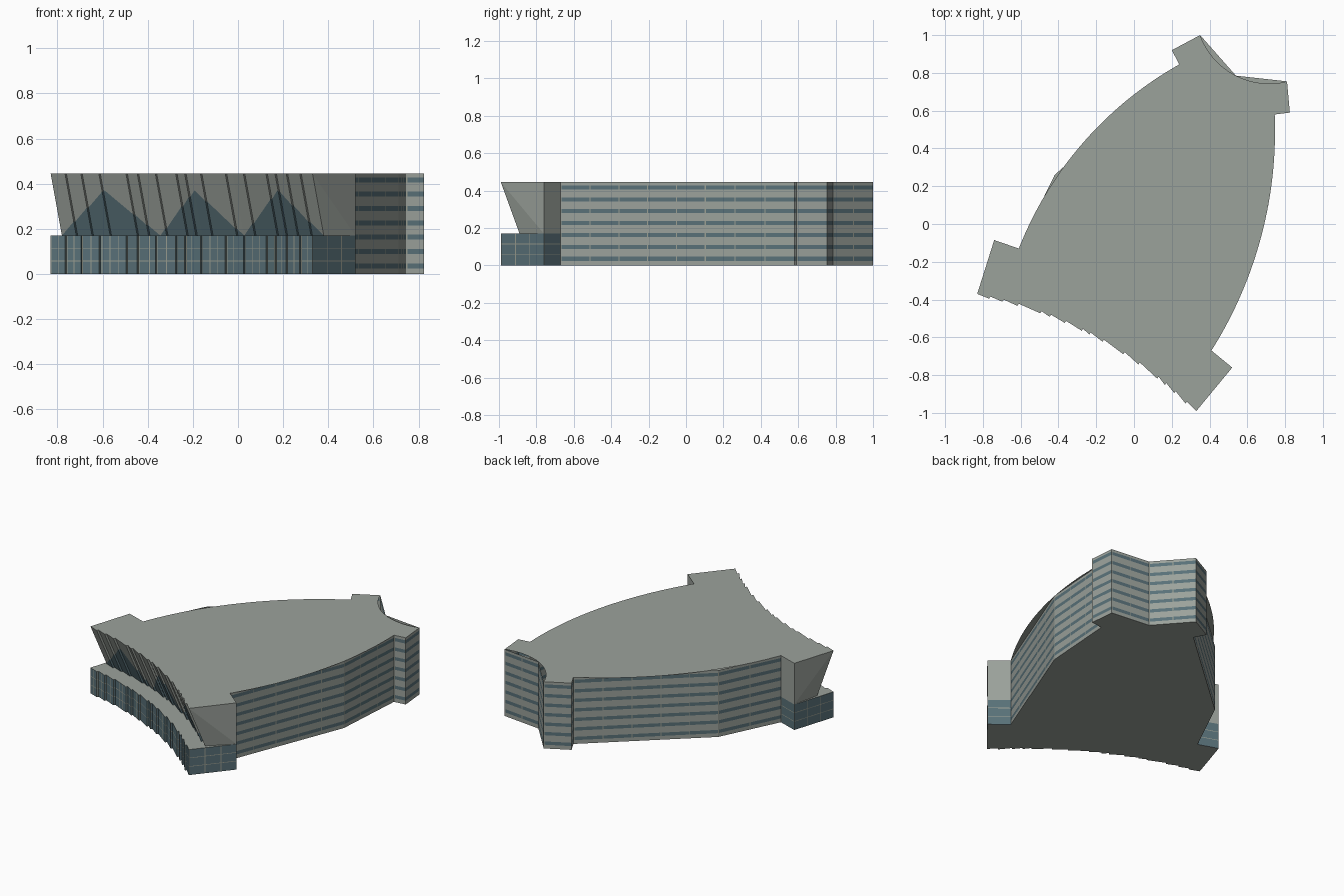
import bpy, bmesh, math
from mathutils import Vector

if "Cube" in bpy.data.objects:
    bpy.data.objects.remove(bpy.data.objects["Cube"])

# Materials: index 0 concrete, 1 glass, 2 mullion
MATS = []
for name, col in (("concrete grey", (0.33, 0.36, 0.33)),
                  ("blue glass", (0.10, 0.165, 0.19)),
                  ("pale mullion", (0.33, 0.35, 0.29))):
    m = bpy.data.materials.new(name)
    m.diffuse_color = (*col, 1)
    m.use_nodes = True
    m.node_tree.nodes["Principled BSDF"].inputs["Base Color"].default_value = m.diffuse_color
    MATS.append(m)
H, BASE = 0.445, 0.17


def build(name, faces):
    """Make an object from (points, material index) pairs."""
    bm = bmesh.new()
    for pts, mat in faces:
        bm.faces.new([bm.verts.new(p) for p in pts]).material_index = mat
    bmesh.ops.remove_doubles(bm, verts=bm.verts, dist=1e-5)
    me = bpy.data.meshes.new(name)
    bm.to_mesh(me)
    bm.free()
    for m in MATS:
        me.materials.append(m)
    ob = bpy.data.objects.new(name, me)
    bpy.context.collection.objects.link(ob)
    return ob


def circle(a, b, c):
    """Centre and radius of the circle through three points."""
    d = 2 * (a[0] * (b[1] - c[1]) + b[0] * (c[1] - a[1]) + c[0] * (a[1] - b[1]))
    sa, sb, sc = (p[0] ** 2 + p[1] ** 2 for p in (a, b, c))
    x = (sa * (b[1] - c[1]) + sb * (c[1] - a[1]) + sc * (a[1] - b[1])) / d
    y = (sa * (c[0] - b[0]) + sb * (a[0] - c[0]) + sc * (b[0] - a[0])) / d
    return x, y, math.hypot(a[0] - x, a[1] - y)


def arc(a, b, c, n):
    """Points along the short arc from a through b to c."""
    x, y, r = circle(a, b, c)
    t0 = math.atan2(a[1] - y, a[0] - x)
    dt = math.atan2(c[1] - y, c[0] - x) - t0
    dt = (dt + math.pi) % (2 * math.pi) - math.pi
    return [(x + r * math.cos(t0 + dt * i / n), y + r * math.sin(t0 + dt * i / n))
            for i in range(n + 1)]


def at(p, z):
    return (p[0], p[1], z)


def wall(a, b, bands, bay, bar=0.006):
    """Upright wall from a to b in horizontal bands, glass split by mullions."""
    a, b = Vector(a), Vector(b)
    length = (b - a).length
    n = max(1, round(length / bay))
    faces = []
    for i in range(n):
        u0, u2 = i / n, (i + 1) / n
        u1 = u0 + min(bar / length, 0.3 / n)
        for z0, z1, mat in bands:
            cuts = ((u0, u1, 2), (u1, u2, 1)) if mat == 1 else ((u0, u2, mat),)
            for s, e, k in cuts:
                p, q = a.lerp(b, s), a.lerp(b, e)
                faces.append(((at(p, z0), at(q, z0), at(q, z1), at(p, z1)), k))
    return faces


# Plan corners
FL, FR = (-0.83, -0.37), (0.33, -0.99)
R1, R2, R3 = (0.52, -0.76), (0.41, -0.67), (0.745, 0.58)
B1, B2, B3, B4 = (0.825, 0.59), (0.81, 0.755), (0.54, 0.785), (0.35, 1.0)
B5, L3 = (0.20, 0.92), (0.24, 0.845)
L2, L1 = (-0.61, -0.13), (-0.74, -0.085)
R_MID, L_MID = (0.712, 0.1), (-0.42, 0.26)

# Band layouts for the storeys and the glazed base
storeys, z = [], 0.0
for k in range(7):
    c = 0.036 + 0.0635 * k
    storeys += [(z, c - 0.011, 0), (c - 0.011, c + 0.011, 1)]
    z = c + 0.011
storeys.append((z, H, 0))
glazing = [(0, 0.055, 1), (0.055, 0.059, 2), (0.059, 0.112, 1),
           (0.112, 0.116, 2), (0.116, BASE, 1)]

# Saw-toothed concave front line, as panels (start, end, zigzag height at each)
cx, cy, cr = circle(FL, (-0.2, -0.59), FR)
steps = [-0.76, -0.69, -0.61, -0.49, -0.44, -0.36, -0.27, -0.23, -0.16,
         -0.05, 0.03, 0.13, 0.17, 0.22, 0.28]
zig = [(-0.83, BASE), (-0.604, 0.37), (-0.39, BASE), (-0.204, 0.37),
       (-0.02, BASE), (0.166, 0.37), (0.33, BASE)]
TOOTH = Vector((-0.5, -0.87)) * 0.013
LEAN = Vector((0.05, 0.1))


def zig_height(x):
    for (x0, z0), (x1, z1) in zip(zig, zig[1:]):
        if x <= x1:
            return z0 + (z1 - z0) * (x - x0) / (x1 - x0)
    return BASE


def front(x):
    return Vector((x, cy + math.sqrt(cr * cr - (x - cx) ** 2)))


ends = [-0.83] + steps + [0.33]
panels = []
for x0, x1 in zip(ends, ends[1:]):
    xs = [x0] + [v for v, _ in zig if x0 < v < x1] + [x1]
    pts = [front(v) + TOOTH * ((v - x0) / (x1 - x0) if x1 < 0.33 else 0) for v in xs]
    for i in range(len(xs) - 1):
        panels.append((pts[i], pts[i + 1], zig_height(xs[i]), zig_height(xs[i + 1])))
    if x1 < 0.33:  # step back to the start of the next panel
        panels.append((pts[-1], front(x1), zig_height(x1), zig_height(x1)))
front_line = [p[0] for p in panels] + [panels[-1][1]]

# Glazed base: front, two ends and returns
faces = []
for a, b, _, _ in panels:
    faces += wall(a, b, glazing, 0.045, 0.004)
for a, b in ((FR, R1), (R1, R2), (L2, L1), (L1, FL)):
    faces += wall(a, b, glazing, 0.1, 0.005)
build("glazed_base", faces)

# Ledge on top of the base
inner = [p + LEAN for p in front_line]
ledge = front_line + [Vector(R1)] + inner[::-1] + [Vector(L1)]
build("base_ledge", [([at(p, BASE) for p in ledge], 0)])

# Leaning front: glass peaks below, concrete above
def lean(p, z):
    return at(p + LEAN * (H - z) / (H - BASE), z)


faces = []
for a, b, za, zb in panels:
    low = [lean(a, BASE), lean(b, BASE)]
    if zb > BASE + 1e-4:
        low.append(lean(b, zb))
    if za > BASE + 1e-4:
        low.append(lean(a, za))
    if len(low) > 2:
        faces.append((low, 1))
    faces.append(((lean(a, za), lean(b, zb), at(b, H), at(a, H)), 0))
build("leaning_front", faces)

# Folded ends of the leaning front, and the plain returns behind them
faces = []
for corner, foot, back in ((FR, inner[-1], R1), (FL, inner[0], L1)):
    tri1 = [at(corner, H), at(foot, BASE), at(back, BASE)]
    tri2 = [at(corner, H), at(back, BASE), at(back, H)]
    for t in (tri1, tri2):
        faces.append((t if corner is FR else t[::-1], 0))
for a, b in ((R1, R2), (L2, L1)):
    faces += wall(a, b, [(BASE, H, 0)], 1)
build("folded_ends", faces)

# Striped side and rear walls
ring = [R2, R_MID, R3, B1, B2, B3, B4, B5, L3, L_MID, L2]
faces = []
for a, b in zip(ring, ring[1:]):
    faces += wall(a, b, storeys, 0.18)
build("striped_walls", faces)

# Floor follows the straight walls, roof follows smooth curves
floor = front_line + [R1] + ring + [L1]
build("floor", [([at(p, 0) for p in floor[::-1]], 0)])
roof = (front_line + [R1] + arc(R2, (0.69, 0.0), R3, 28) + [B1]
        + arc(B2, B3, B4, 16) + [B5] + arc(L3, (-0.27, 0.43), L2, 28) + [L1])
build("roof", [([at(p, H) for p in roof], 0)])
